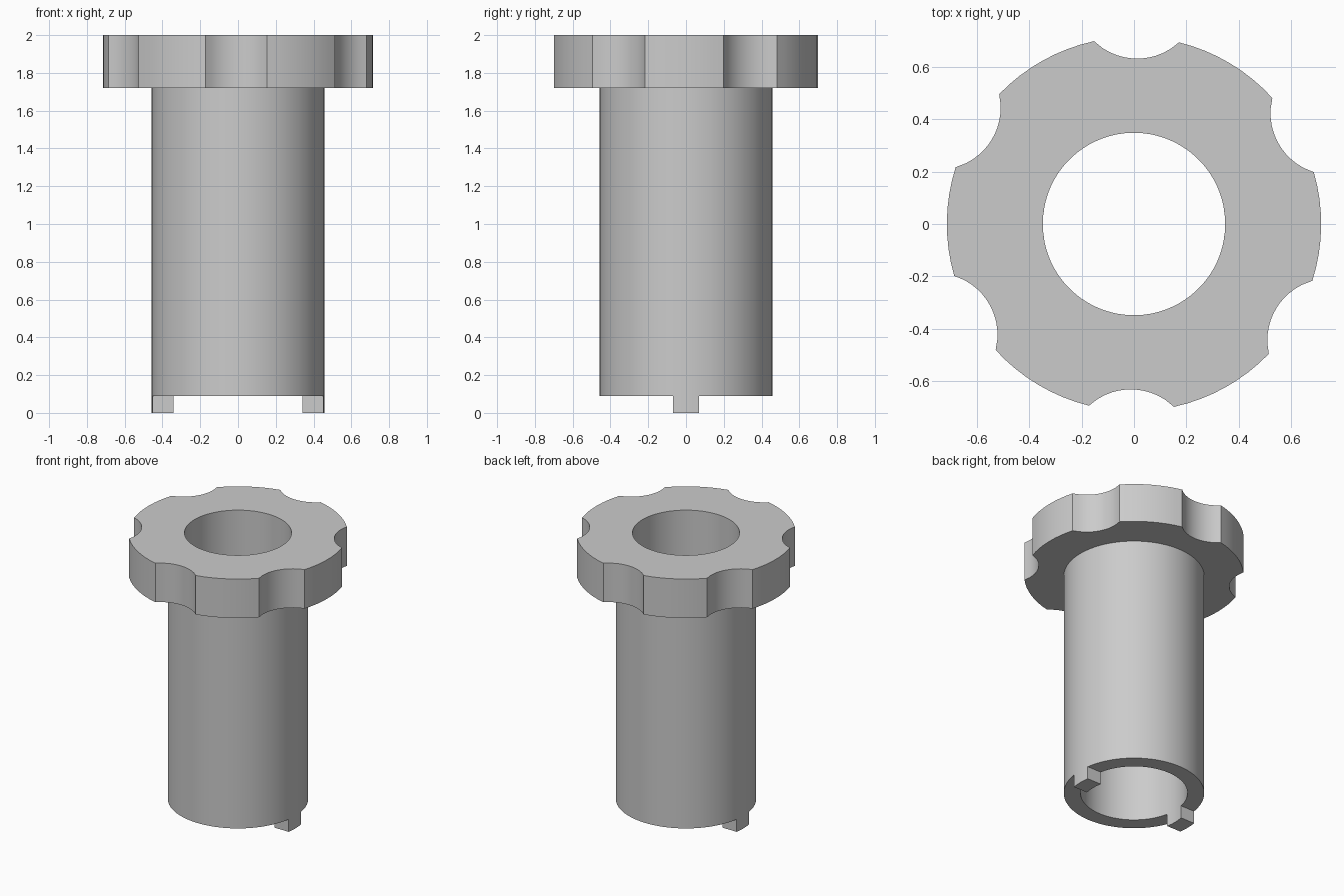
import bpy, bmesh, math
from math import sin, cos, radians, sqrt

if "Cube" in bpy.data.objects:
    bpy.data.objects.remove(bpy.data.objects["Cube"])

R_BORE, R_TUBE, R_FLANGE = 0.348, 0.457, 0.714
Z_TUBE, Z_FLANGE, Z_TOP = 0.09, 1.72, 2.0
NOTCH_C, NOTCH_R, NOTCH_HALF = 0.868, 0.237, radians(13.13)
NOTCH_TURN = radians(-0.8)

grey = bpy.data.materials.new("grey plastic")
grey.diffuse_color = (0.6, 0.6, 0.6, 1)
grey.use_nodes = True
grey.node_tree.nodes["Principled BSDF"].inputs["Base Color"].default_value = grey.diffuse_color


def finish(name, bm):
    bmesh.ops.recalc_face_normals(bm, faces=bm.faces[:])
    me = bpy.data.meshes.new(name)
    bm.to_mesh(me)
    bm.free()
    me.materials.append(grey)
    ob = bpy.data.objects.new(name, me)
    bpy.context.collection.objects.link(ob)
    bpy.ops.object.select_all(action='DESELECT')
    ob.select_set(True)
    bpy.context.view_layer.objects.active = ob
    bpy.ops.object.shade_smooth_by_angle(angle=radians(30))
    return ob


def notch_radius(t):
    # near side of the scallop circle along a ray t away from its centre line
    return NOTCH_C * cos(t) - sqrt(max(0, NOTCH_R ** 2 - (NOTCH_C * sin(t)) ** 2))


# Angles and rim radii: six scallops, each followed by a round lobe
rim = []
for k in range(6):
    mid = radians(30 + 60 * k) + NOTCH_TURN
    for i in range(12):
        t = NOTCH_HALF * (2 * i / 12 - 1)
        rim.append((mid + t, R_FLANGE if i == 0 else notch_radius(t)))
    for i in range(8):
        t = NOTCH_HALF + (radians(60) - 2 * NOTCH_HALF) * i / 8
        rim.append((mid + t, R_FLANGE))

# Hollow tube with scalloped flange, as one closed shell of stacked rings
bm = bmesh.new()
levels = [(R_BORE, Z_TUBE), (R_TUBE, Z_TUBE), (R_TUBE, Z_FLANGE),
          (None, Z_FLANGE), (None, Z_TOP), (R_BORE, Z_TOP)]
rings = [[bm.verts.new(((r or rr) * cos(a), (r or rr) * sin(a), z)) for a, rr in rim]
         for r, z in levels]
n = len(rim)
for j, low in enumerate(rings):
    high = rings[(j + 1) % len(rings)]
    for i in range(n):
        bm.faces.new((low[i], low[(i + 1) % n], high[(i + 1) % n], high[i]))
finish("tube_with_flange", bm)

# Two drive lugs under the tube, curved to match its wall
for side, name in ((1, "right_lug"), (-1, "left_lug")):
    bm = bmesh.new()
    ys = [-0.07 + 0.14 * i / 4 for i in range(5)]
    outline = [(sqrt(R_TUBE ** 2 - y * y), y) for y in ys]
    outline += [(sqrt(R_BORE ** 2 - y * y), y) for y in reversed(ys)]
    base = bm.faces.new([bm.verts.new((side * x, y, 0)) for x, y in outline])
    ext = bmesh.ops.extrude_face_region(bm, geom=[base], use_keep_orig=True)
    top = [v for v in ext["geom"] if isinstance(v, bmesh.types.BMVert)]
    bmesh.ops.translate(bm, verts=top, vec=(0, 0, Z_TUBE))
    finish(name, bm)
